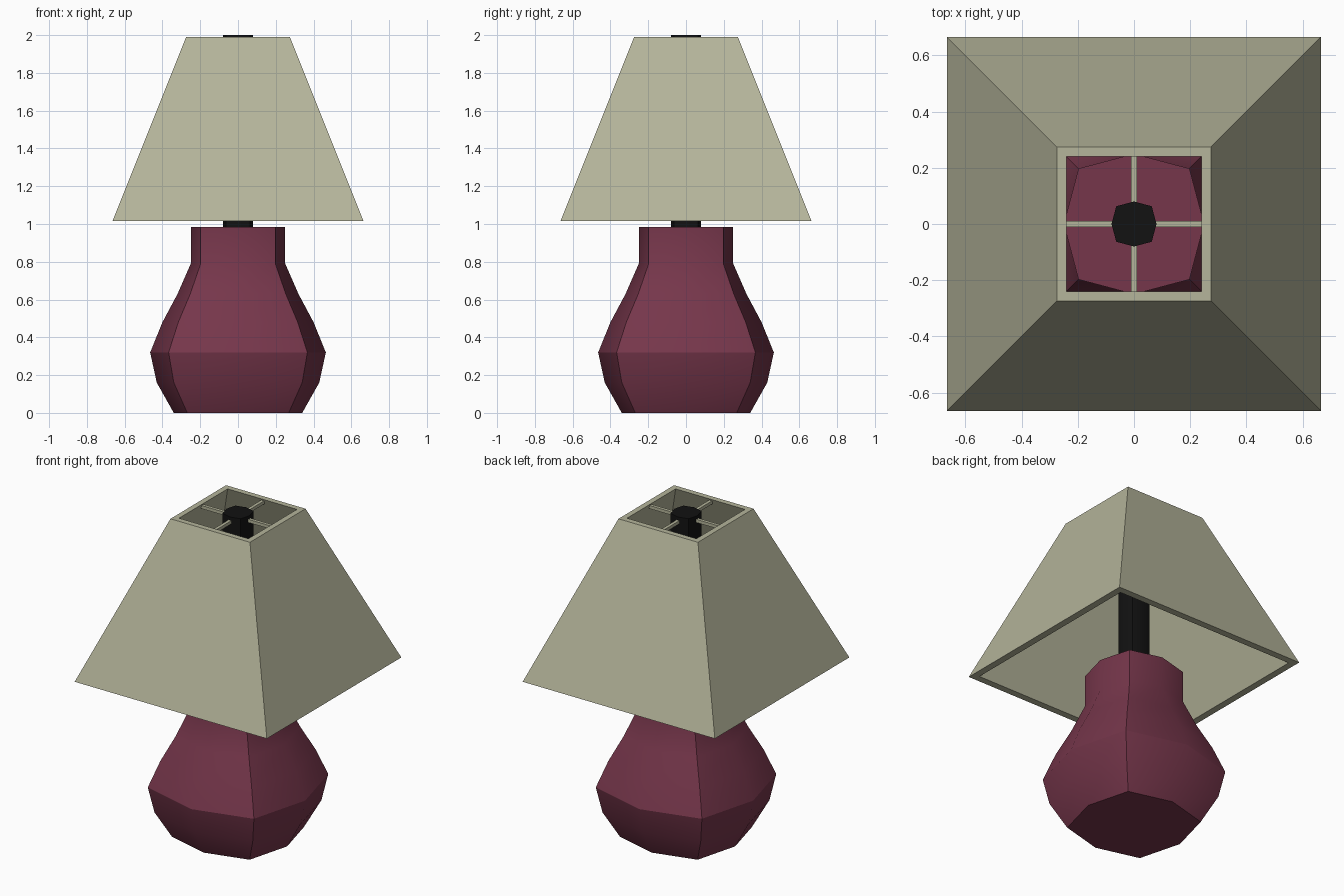
import bpy, bmesh, math

if "Cube" in bpy.data.objects:
    bpy.data.objects.remove(bpy.data.objects["Cube"])


def material(name, rgb):
    m = bpy.data.materials.new(name)
    m.diffuse_color = (*rgb, 1)
    m.use_nodes = True
    m.node_tree.nodes["Principled BSDF"].inputs["Base Color"].default_value = m.diffuse_color
    return m


def octagon(r):
    # Eight-sided section whose diagonal corners bulge outward
    k = 0.79
    return [(r, 0), (k * r, k * r), (0, r), (-k * r, k * r),
            (-r, 0), (-k * r, -k * r), (0, -r), (k * r, -k * r)]


def square(h):
    return [(-h, -h), (h, -h), (h, h), (-h, h)]


def loft(name, section, profile, mat, closed=False):
    # Skin sections up a (size, z) profile; closed joins last ring to first
    bm = bmesh.new()
    rings = [[bm.verts.new((x, y, z)) for x, y in section(s)] for s, z in profile]
    pairs = list(zip(rings, rings[1:]))
    if closed:
        pairs.append((rings[-1], rings[0]))
    else:
        bm.faces.new(rings[0])
        bm.faces.new(rings[-1])
    for a, b in pairs:
        n = len(a)
        for i in range(n):
            j = (i + 1) % n
            bm.faces.new((a[i], a[j], b[j], b[i]))
    bmesh.ops.recalc_face_normals(bm, faces=bm.faces)
    me = bpy.data.meshes.new(name)
    bm.to_mesh(me)
    bm.free()
    ob = bpy.data.objects.new(name, me)
    bpy.context.collection.objects.link(ob)
    me.materials.append(mat)
    return ob


def smooth(ob):
    bpy.ops.object.select_all(action='DESELECT')
    ob.select_set(True)
    bpy.context.view_layer.objects.active = ob
    bpy.ops.object.shade_smooth_by_angle(angle=math.radians(32))


maroon = material("maroon_glaze", (0.18, 0.037, 0.07))
cream = material("cream_fabric", (0.46, 0.46, 0.325))
black = material("black_metal", (0.006, 0.006, 0.006))

# Bulbous body
smooth(loft("lamp_body", octagon,
            [(0.34, 0), (0.43, 0.16), (0.465, 0.32), (0.40, 0.48),
             (0.32, 0.63), (0.25, 0.79), (0.25, 0.985)], maroon))

# Central rod
smooth(loft("lamp_rod", octagon, [(0.08, 0.97), (0.08, 2.0)], black))

# Hollow tapered shade
loft("lamp_shade", square,
     [(0.665, 1.015), (0.275, 1.99), (0.24, 1.99), (0.622, 1.015)], cream, closed=True)

# Crossed support bars joining rod and shade
for name, angle in (("shade_bar_x", 0), ("shade_bar_y", math.pi / 2)):
    bar = loft(name, lambda h: [(-0.25, -h), (0.25, -h), (0.25, h), (-0.25, h)],
               [(0.01, 1.96), (0.01, 1.98)], cream)
    bar.rotation_euler.z = angle
